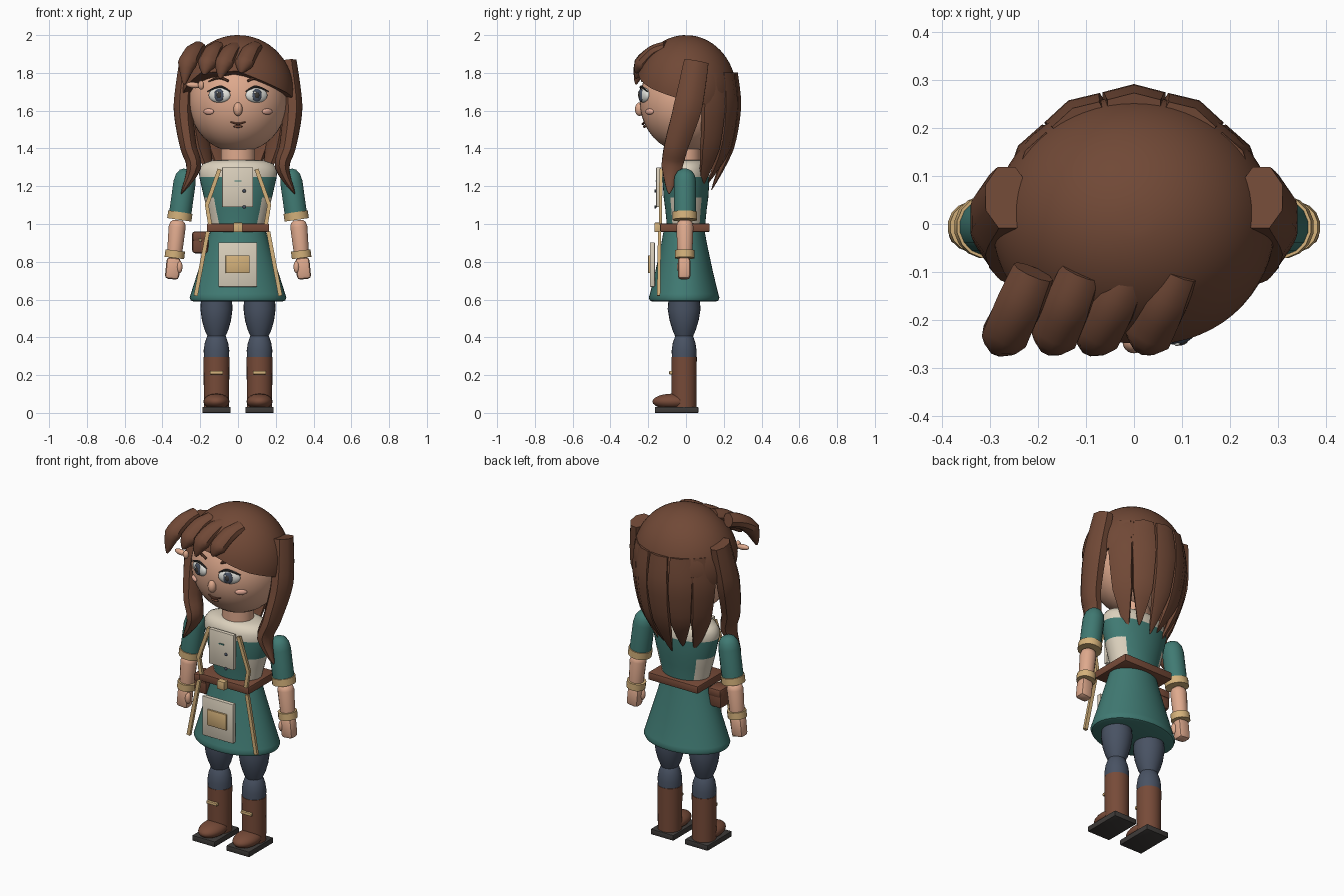
import bpy, bmesh, math
from mathutils import Vector, Matrix

if "Cube" in bpy.data.objects:
    bpy.data.objects.remove(bpy.data.objects["Cube"])


def paint(name, *rgb):
    m = bpy.data.materials.new(name)
    m.use_nodes = True
    col = [(c / 255) ** 2.2 for c in rgb] + [1]
    m.diffuse_color = col
    m.node_tree.nodes["Principled BSDF"].inputs["Base Color"].default_value = col
    return m


skin = paint("skin", 222, 168, 140)
hair = paint("hair_brown", 112, 74, 57)
teal = paint("teal_cloth", 66, 121, 114)
cream = paint("cream_cloth", 218, 207, 187)
tan = paint("tan_trim", 211, 176, 122)
slate = paint("slate_blue", 74, 83, 99)
dark = paint("dark_grey", 64, 61, 59)
leather = paint("leather", 118, 76, 59)
white = paint("eye_white", 226, 226, 220)
blush = paint("blush", 228, 170, 150)


def finish(name, bm, *mats, angle=35):
    bmesh.ops.recalc_face_normals(bm, faces=bm.faces)
    for f in bm.faces:
        f.smooth = True
    for e in bm.edges:
        e.smooth = e.calc_face_angle(0) < math.radians(angle)
    me = bpy.data.meshes.new(name)
    bm.to_mesh(me)
    bm.free()
    for m in mats:
        me.materials.append(m)
    ob = bpy.data.objects.new(name, me)
    bpy.context.collection.objects.link(ob)
    return ob


def ball(name, mat, loc, radii, rz=0, ry=0, seg=24):
    bm = bmesh.new()
    bmesh.ops.create_uvsphere(bm, u_segments=seg, v_segments=seg // 2, radius=1)
    rot = Matrix.Rotation(rz, 4, "Z") @ Matrix.Rotation(ry, 4, "Y")
    bm.transform(Matrix.Translation(loc) @ rot @ Matrix.Diagonal((*radii, 1)))
    return finish(name, bm, mat, angle=60)


def box(name, mat, loc, size, bevel=0.004, ry=0):
    bm = bmesh.new()
    bmesh.ops.create_cube(bm, size=1)
    bm.transform(Matrix.Diagonal((*size, 1)))
    bmesh.ops.bevel(bm, geom=bm.edges[:], offset=bevel, segments=2, profile=0.5, affect="EDGES")
    bm.transform(Matrix.Translation(loc) @ Matrix.Rotation(ry, 4, "Y"))
    return finish(name, bm, mat)


def skin_rings(bm, rings):
    n = len(rings[0])
    vs = [[bm.verts.new(p) for p in r] for r in rings]
    for a, b in zip(vs, vs[1:]):
        for i in range(n):
            bm.faces.new((a[i], a[(i + 1) % n], b[(i + 1) % n], b[i]))
    bm.faces.new(vs[0])
    bm.faces.new(vs[-1])


def lathe(name, rows, *mats, x=0, y=0, n=40, angle=40):
    """Stack of ellipses given as (z, x radius, y radius)."""
    bm = bmesh.new()
    turn = [math.tau * i / n for i in range(n)]
    skin_rings(bm, [[(x + a * math.cos(t), y + b * math.sin(t), z) for t in turn] for z, a, b in rows])
    return finish(name, bm, *mats, angle=angle)


def tube(name, mat, pts, widths, flat=1.0, side=(0, 1, 0), n=16, steps=1, angle=40):
    """Tapering elliptical sweep along a smoothed path; side is the wide direction."""
    pts = [Vector(p) for p in pts]
    path, wid, last = [], [], len(pts) - 1
    for k in range(last):
        p0, p1, p2, p3 = (pts[max(0, min(last, k + d))] for d in (-1, 0, 1, 2))
        for j in range(steps):
            t = j / steps
            path.append(p1 + 0.5 * ((p2 - p0) * t + (2 * p0 - 5 * p1 + 4 * p2 - p3) * t * t
                                    + (3 * p1 - p0 - 3 * p2 + p3) * t ** 3))
            wid.append(widths[k] * (1 - t) + widths[k + 1] * t)
    path.append(pts[-1])
    wid.append(widths[-1])
    rings = []
    for i, p in enumerate(path):
        tan_dir = (path[min(i + 1, len(path) - 1)] - path[max(i - 1, 0)]).normalized()
        s = Vector(side)
        s = (s - tan_dir * s.dot(tan_dir)).normalized()
        u = tan_dir.cross(s)
        rings.append([p + wid[i] * (s * math.cos(a) + u * flat * math.sin(a))
                      for a in (math.tau * (m + 0.5) / n for m in range(n))])
    bm = bmesh.new()
    skin_rings(bm, rings)
    return finish(name, bm, mat, angle=angle)


# Head and hair cap with a lower edge that sweeps across the forehead
ball("head", skin, (0, 0, 1.65), (0.26, 0.245, 0.27), seg=40)
lathe("neck", [(1.28, 0.09, 0.08), (1.45, 0.09, 0.08)], skin)
edge = [1.81, 1.72, 1.65, 1.62, 1.61, 1.62, 1.66, 1.80, 1.81]
rings = []
for k in range(1, 21):
    ring = []
    for i in range(64):
        low, f = divmod(i / 8, 1)
        bottom = edge[int(low)] * (1 - f) + edge[int(low) + 1] * f
        polar = math.acos((bottom - 1.7) / 0.3) * k / 20
        a = math.tau * i / 64
        ring.append((0.295 * math.sin(polar) * math.sin(a), -0.267 * math.sin(polar) * math.cos(a),
                     1.7 + 0.3 * math.cos(polar)))
    rings.append(ring)
bm = bmesh.new()
skin_rings(bm, rings)
finish("hair_cap", bm, hair, angle=50)

# Hair locks: side, back and fringe
for s, tag in ((1, "left"), (-1, "right")):
    tube("side_lock_" + tag, hair,
         [(s * 0.265, 0.055, 1.86), (s * 0.288, 0.01, 1.62), (s * 0.265, -0.05, 1.42),
          (s * 0.235, -0.075, 1.3), (s * 0.3, -0.09, 1.16)],
         [0.07, 0.082, 0.068, 0.06, 0.004], 0.7, n=8, steps=5)
for i, deg in enumerate((-56, -28, 0, 28, 56)):
    a = math.radians(deg)
    drop = 0.04 * (i % 2)
    tube("back_lock_%d" % (i + 1), hair,
         [(r * math.sin(a), r * math.cos(a), z) for r, z in
          ((0.245, 1.8), (0.258, 1.62), (0.225, 1.4), (0.135, 1.18 + drop))],
         [0.064, 0.076, 0.062, 0.004], 0.45, (math.cos(a), -math.sin(a), 0), n=6, steps=4)
for i, (x0, x1, z1) in enumerate(((-0.21, -0.285, 1.74), (-0.11, -0.18, 1.79),
                                  (-0.01, -0.095, 1.77), (0.09, 0.015, 1.8))):
    d = x1 - x0
    tube("fringe_lock_%d" % (i + 1), hair,
         [(x0, -0.1, 1.93), (x0 + d * 0.4, -0.17, 1.905), (x0 + d * 0.8, -0.235, 1.845), (x1, -0.265, z1)],
         [0.045, 0.05, 0.05, 0.006], 0.85, (1, 0, 0.3), n=10, steps=4)
ball("hair_clip", skin, (-0.235, -0.205, 1.735), (0.04, 0.016, 0.016), ry=0.1)
ball("hair_clip_bead", skin, (-0.195, -0.215, 1.735), (0.016, 0.016, 0.024))

# Face
for s, tag in ((1, "left"), (-1, "right")):
    ball("eye_" + tag, white, (s * 0.098, -0.222, 1.682), (0.062, 0.022, 0.04), s * 0.38)
    ball("iris_" + tag, slate, (s * 0.1, -0.238, 1.682), (0.028, 0.011, 0.034), s * 0.35)
    ball("pupil_" + tag, dark, (s * 0.1, -0.244, 1.682), (0.014, 0.009, 0.018), s * 0.35)
    ball("eye_glint_" + tag, white, (s * 0.1 - 0.01, -0.25, 1.696), (0.006, 0.005, 0.007))
    tube("lash_" + tag, dark, [(s * 0.04, -0.238, 1.7), (s * 0.095, -0.237, 1.727), (s * 0.162, -0.205, 1.702)],
         [0.003, 0.007, 0.003], steps=5, n=8)
    tube("brow_" + tag, hair, [(s * 0.05, -0.232, 1.757), (s * 0.1, -0.222, 1.775), (s * 0.155, -0.192, 1.755)],
         [0.007, 0.009, 0.003], steps=5, n=8)
    ball("cheek_" + tag, blush, (s * 0.155, -0.193, 1.595), (0.033, 0.012, 0.016), s * 0.65)
ball("nose", skin, (0, -0.246, 1.608), (0.024, 0.024, 0.036))
tube("upper_lip", leather, [(-0.04, -0.222, 1.54), (0, -0.228, 1.53), (0.04, -0.222, 1.54)],
     [0.004, 0.007, 0.004], n=8, steps=4)
ball("lower_lip", leather, (0, -0.22, 1.516), (0.024, 0.009, 0.007))

# Torso: cream yoke and side gussets on a teal bodice
torso = lathe("torso", [(0.94, 0.135, 0.1), (1.0, 0.142, 0.102), (1.08, 0.165, 0.11), (1.14, 0.18, 0.118),
                        (1.25, 0.205, 0.125), (1.29, 0.206, 0.123), (1.32, 0.185, 0.11),
                        (1.335, 0.14, 0.09), (1.34, 0.09, 0.07)], teal, cream)
for f in torso.data.polygons:
    c = f.center
    side_panel = c.z < 1.14 and abs(c.x) > 0.115
    f.material_index = int(c.z > 1.25 or side_panel)
lathe("skirt", [(1.0, 0.135, 0.102), (0.9, 0.165, 0.12), (0.75, 0.212, 0.152), (0.63, 0.25, 0.181),
                (0.61, 0.256, 0.187), (0.595, 0.25, 0.181), (0.59, 0.235, 0.17)], teal, y=-0.01)

# Belt, pouch and apron
box("belt", leather, (0, -0.006, 0.98), (0.33, 0.262, 0.045), 0.006)
box("belt_buckle", tan, (0, -0.15, 0.982), (0.05, 0.035, 0.05))
box("pouch", leather, (-0.2, -0.03, 0.9), (0.085, 0.09, 0.11), 0.015)
box("pouch_flap", leather, (-0.2, -0.03, 0.935), (0.085, 0.1, 0.05), 0.012)
box("pouch_button", tan, (-0.2, -0.082, 0.915), (0.014, 0.01, 0.014), 0.002)
box("apron_bib", cream, (-0.002, -0.145, 1.195), (0.165, 0.025, 0.21))
box("apron_front", cream, (-0.002, -0.178, 0.785), (0.205, 0.026, 0.235))
box("apron_pocket", tan, (-0.002, -0.194, 0.787), (0.128, 0.014, 0.095))
box("bib_stitch", teal, (0, -0.158, 1.228), (0.035, 0.006, 0.007), 0.001)
for i, z in enumerate((1.175, 1.09)):
    ball("bib_button_%d" % (i + 1), slate, (0.033, -0.162, z), (0.009, 0.006, 0.009), seg=12)
for s, tag in ((1, "left"), (-1, "right")):
    tube("bib_strap_" + tag, tan, [(s * 0.098, -0.132, 1.29), (s * 0.165, -0.135, 1.1), (s * 0.148, -0.135, 1.0)],
         [0.015] * 3, 0.8, (1, 0, 0), n=4)
    tube("skirt_strap_" + tag, tan, [(s * 0.16, -0.14, 0.96), (s * 0.224, -0.145, 0.62)],
         [0.015] * 2, 0.8, (1, 0, 0), n=4)

# Arms
for s, tag in ((1, "left"), (-1, "right")):
    def arm(part, mat, pts, widths):
        tube(part + tag, mat, [(s * x, -0.006, z) for x, z in pts], widths, angle=50)
    arm("sleeve_", teal, [(0.27, 1.29), (0.272, 1.28), (0.277, 1.255), (0.283, 1.22), (0.308, 1.04)],
        [0.018, 0.038, 0.054, 0.06, 0.06])
    arm("sleeve_cuff_", tan, [(0.305, 1.063), (0.311, 1.022)], [0.066, 0.066])
    arm("forearm_", skin, [(0.318, 1.02), (0.319, 1.008), (0.322, 0.985), (0.337, 0.83)],
        [0.025, 0.04, 0.046, 0.04])
    arm("wrist_cuff_", tan, [(0.332, 0.86), (0.337, 0.82)], [0.053, 0.053])
    box("hand_" + tag, skin, (s * 0.345, -0.01, 0.765), (0.075, 0.066, 0.115), 0.018, s * -0.1)
    ball("thumb_" + tag, skin, (s * 0.31, -0.03, 0.773), (0.016, 0.018, 0.034), seg=16)

# Legs and boots
for s, tag in ((1, "left"), (-1, "right")):
    x = s * 0.114
    lathe("thigh_" + tag, [(0.4, 0.045, 0.045), (0.44, 0.063, 0.062), (0.49, 0.077, 0.077),
                           (0.55, 0.085, 0.087), (0.63, 0.08, 0.08)], slate, x=x, y=-0.01, n=24)
    lathe("calf_" + tag, [(0.27, 0.064, 0.064), (0.33, 0.068, 0.066), (0.37, 0.062, 0.06),
                          (0.41, 0.048, 0.046), (0.44, 0.02, 0.02)], slate, x=x, y=-0.01, n=24)
    lathe("boot_shaft_" + tag, [(0.03, 0.066, 0.066), (0.295, 0.069, 0.067)], leather, x=x, y=-0.01, n=24)
    ball("boot_toe_" + tag, leather, (x, -0.07, 0.06), (0.069, 0.108, 0.042))
    box("boot_sole_" + tag, dark, (x, -0.05, 0.016), (0.15, 0.23, 0.032), 0.003)
    box("boot_strap_" + tag, tan, (x, -0.08, 0.213), (0.07, 0.018, 0.017), 0.003)
